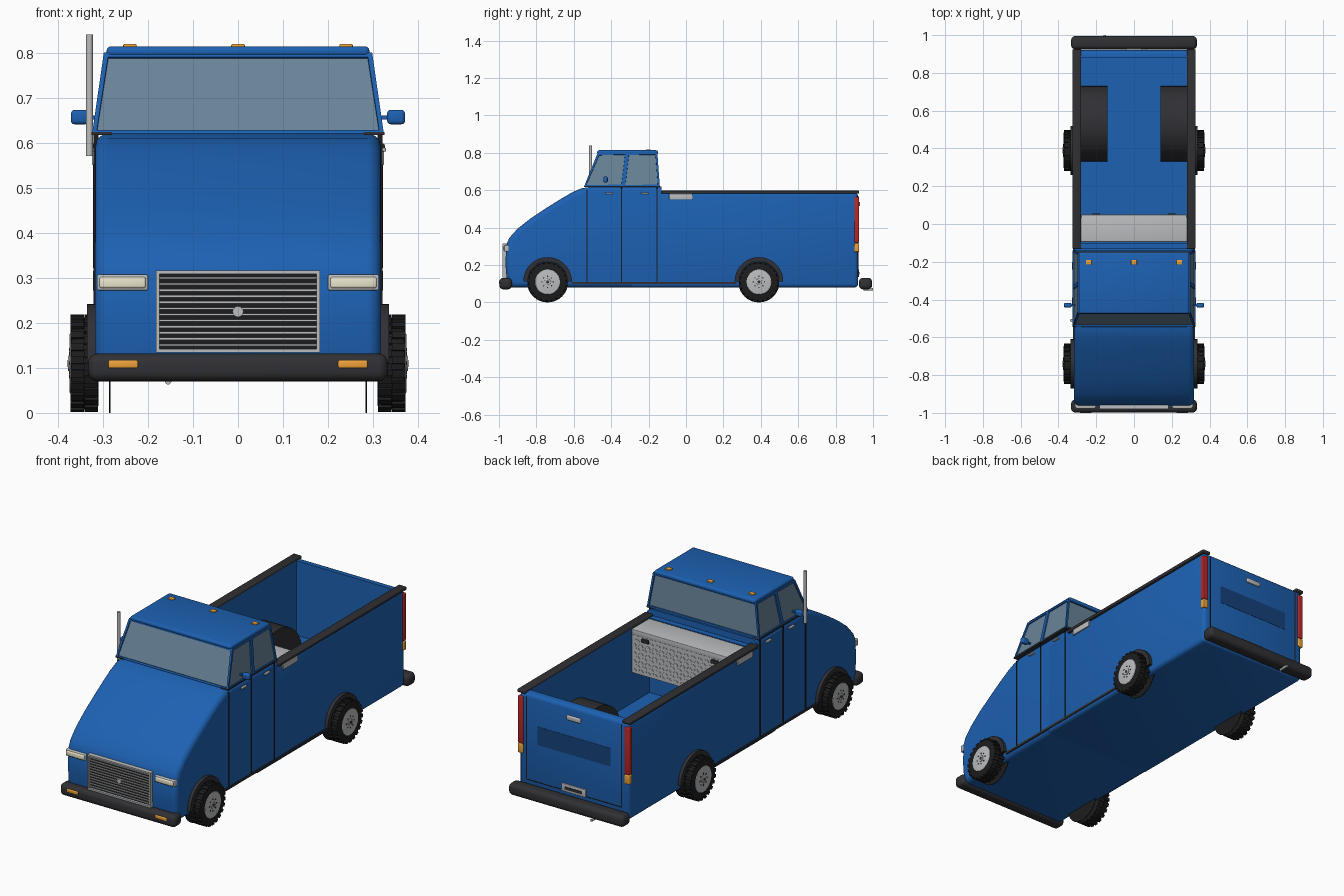
import bpy, bmesh, math
from mathutils import Matrix, Vector

if "Cube" in bpy.data.objects:
    bpy.data.objects.remove(bpy.data.objects["Cube"])


def mat(name, r, g, b):
    m = bpy.data.materials.new(name)
    m.diffuse_color = (r, g, b, 1)
    m.use_nodes = True
    m.node_tree.nodes["Principled BSDF"].inputs["Base Color"].default_value = m.diffuse_color
    return m


BLUE = mat("blue_paint", 0.012, 0.12, 0.45)
DARK = mat("dark_trim", 0.03, 0.03, 0.035)
BLACK = mat("rubber", 0.012, 0.012, 0.013)
GLASS = mat("glass", 0.14, 0.23, 0.31)
GREY = mat("metal", 0.5, 0.51, 0.52)
AMBER = mat("amber", 0.85, 0.36, 0.04)
RED = mat("red_lens", 0.5, 0.02, 0.02)
CREAM = mat("headlamp_lens", 0.85, 0.8, 0.62)
NAVY = mat("recess_blue", 0.008, 0.055, 0.2)


def finish(name, bm, *mats, bevel=0, segs=3, keep=lambda p: True):
    bmesh.ops.recalc_face_normals(bm, faces=bm.faces)
    if bevel:
        edges = [e for e in bm.edges if len(e.link_faces) == 2 and e.calc_face_angle(0) > 0.6
                 and keep((e.verts[0].co + e.verts[1].co) / 2)]
        bmesh.ops.bevel(bm, geom=edges, offset=bevel, segments=segs, profile=0.5,
                        affect='EDGES', clamp_overlap=True)
    me = bpy.data.meshes.new(name)
    bm.to_mesh(me)
    bm.free()
    o = bpy.data.objects.new(name, me)
    bpy.context.collection.objects.link(o)
    for m in mats:
        me.materials.append(m)
    smooth(o)
    return o


def smooth(o):
    bpy.ops.object.select_all(action='DESELECT')
    o.select_set(True)
    bpy.context.view_layer.objects.active = o
    bpy.ops.object.shade_smooth_by_angle(angle=math.radians(32))


def blocks(name, mats4, m, **kw):
    bm = bmesh.new()
    for t in mats4:
        bmesh.ops.create_cube(bm, size=1, matrix=t)
    return finish(name, bm, m, **kw)


def place(c, size):
    return Matrix.Translation(c) @ Matrix.Diagonal((*size, 1))


def box(name, x0, x1, y0, y1, z0, z1, m, **kw):
    c = ((x0 + x1) / 2, (y0 + y1) / 2, (z0 + z1) / 2)
    return blocks(name, [place(c, (abs(x1 - x0), y1 - y0, z1 - z0))], m, **kw)


def prism(name, pts, x0, x1, m, **kw):
    bm = bmesh.new()
    f = bm.faces.new([bm.verts.new((x0, y, z)) for y, z in pts])
    ext = bmesh.ops.extrude_face_region(bm, geom=[f], use_keep_orig=True)
    vs = [v for v in ext['geom'] if isinstance(v, bmesh.types.BMVert)]
    bmesh.ops.translate(bm, verts=vs, vec=(x1 - x0, 0, 0))
    return finish(name, bm, m, **kw)


def cyl(name, c, r, depth, axis, m, sides=32, **kw):
    rot = Vector((0, 0, 1)).rotation_difference(Vector(axis)).to_matrix().to_4x4()
    bm = bmesh.new()
    bmesh.ops.create_cone(bm, cap_ends=True, segments=sides, radius1=r, radius2=r,
                          depth=depth, matrix=Matrix.Translation(c) @ rot)
    return finish(name, bm, m, **kw)


def arc(cy, cz, r, a0, a1, n):
    return [(cy + r * math.cos(math.radians(a0 + (a1 - a0) * i / n)),
             cz + r * math.sin(math.radians(a0 + (a1 - a0) * i / n))) for i in range(n + 1)]


# Nose and lower cab
nose = [(-0.13, 0.08), (-0.955, 0.08), (-0.965, 0.20), (-0.962, 0.305), (-0.945, 0.345), (-0.90, 0.395),
        (-0.83, 0.45), (-0.75, 0.503), (-0.67, 0.553), (-0.61, 0.588), (-0.56, 0.61), (-0.50, 0.62), (-0.13, 0.62)]
prism("nose_and_lower_cab", nose, -0.318, 0.318, BLUE, bevel=0.03, segs=5, keep=lambda p: p.y < -0.14)

# Open cargo bed
bed = box("cargo_bed", -0.318, 0.318, -0.3, 0.92, 0.08, 0.588, BLUE, bevel=0.02)
cutter = box("bed_cutter", -0.28, 0.28, -0.10, 0.88, 0.2, 0.9, BLUE)
cutter.hide_render = True
mod = bed.modifiers.new("hollow", 'BOOLEAN')
mod.object, mod.operation, mod.solver = cutter, 'DIFFERENCE', 'EXACT'
smooth(bed)
bpy.ops.object.modifier_apply(modifier="hollow")
bpy.data.objects.remove(cutter)
smooth(bed)

# Upper cab with recessed windows
bm = bmesh.new()
ring = [[bm.verts.new((s * hw, y, z)) for y in ys] for s in (-1, 1)
        for hw, z, ys in ((0.324, 0.62, (-0.545, -0.335, -0.14)), (0.298, 0.80, (-0.472, -0.315, -0.153)))]
lb, lt, rb, rt = ring
win = []
for b, t in ((lb, lt), (rb, rt)):
    for i in (0, 1):
        win.append(bm.faces.new((b[i], b[i + 1], t[i + 1], t[i])))
for i in (0, 2):
    win.append(bm.faces.new((lb[i], rb[i], rt[i], lt[i])))
bm.faces.new(lt + rt[::-1])
bm.faces.new(lb + rb[::-1])
bmesh.ops.recalc_face_normals(bm, faces=bm.faces)
bmesh.ops.inset_individual(bm, faces=win, thickness=0.014, depth=0)
bmesh.ops.inset_individual(bm, faces=win, thickness=0.001, depth=-0.006)
for f in win:
    f.material_index = 1
finish("upper_cab", bm, BLUE, GLASS)
box("roof", -0.292, 0.292, -0.475, -0.15, 0.79, 0.814, BLUE, bevel=0.01)
for x in (-0.24, 0, 0.24):
    box("roof_marker", x - 0.015, x + 0.015, -0.215, -0.19, 0.81, 0.819, AMBER, bevel=0.003)

# Toolbox across the bed, with raised tread pattern and latches
box("toolbox", -0.279, 0.279, -0.09, 0.045, 0.36, 0.56, GREY)
box("toolbox_lid", -0.324, 0.324, -0.09, 0.035, 0.55, 0.582, GREY, bevel=0.003)
box("toolbox_lid_top", -0.279, 0.279, -0.095, 0.05, 0.56, 0.588, GREY, bevel=0.003)
blocks("toolbox_tread", [Matrix.Translation((-0.26 + 0.02 * i, 0.046, 0.38 + 0.022 * j))
       @ Matrix.Rotation(math.radians(45 if (i + j) % 2 else -45), 4, 'Y')
       @ Matrix.Diagonal((0.014, 0.004, 0.004, 1)) for i in range(27) for j in range(8)], GREY)

for s in (-1, 1):
    # Bed trim and wheel housings
    box("toolbox_latch", s * 0.18, s * 0.22, 0.044, 0.056, 0.535, 0.553, DARK, bevel=0.002)
    box("bed_rail", s * 0.28, s * 0.326, -0.13, 0.925, 0.582, 0.598, DARK, bevel=0.004)
    prism("wheel_housing", arc(0.53, 0.2, 0.2, 0, 180, 24), s * 0.14, s * 0.281, DARK)
    # Door seams, belt line and sill
    for y, top in ((-0.53, 0.60), (-0.345, 0.62), (-0.155, 0.62)):
        box("door_seam", s * 0.31, s * 0.3205, y - 0.003, y + 0.003, 0.10, top, BLACK)
    box("belt_line", s * 0.28, s * 0.3255, -0.545, -0.14, 0.617, 0.624, DARK)
    box("sill_trim", s * 0.30, s * 0.322, -0.61, 0.27, 0.098, 0.11, DARK)
    for y in (-0.41, -0.22):
        box("door_handle", s * 0.315, s * 0.329, y - 0.02, y + 0.02, 0.58, 0.589, GREY, bevel=0.003)
    # Side mirror
    box("mirror_arm", s * 0.30, s * 0.34, -0.435, -0.425, 0.652, 0.66, BLUE)
    box("side_mirror", s * 0.331, s * 0.371, -0.442, -0.418, 0.641, 0.673, BLUE, bevel=0.008)
    # Lamps
    box("headlamp_frame", s * 0.20, s * 0.313, -0.972, -0.93, 0.272, 0.307, GREY, bevel=0.004)
    box("headlamp", s * 0.205, s * 0.308, -0.978, -0.94, 0.277, 0.302, CREAM, bevel=0.005)
    box("front_indicator", s * 0.222, s * 0.288, -1.0, -0.97, 0.099, 0.117, AMBER, bevel=0.004)
    box("tail_lamp", s * 0.292, s * 0.322, 0.90, 0.926, 0.32, 0.565, RED, bevel=0.004)
    box("rear_indicator", s * 0.292, s * 0.322, 0.90, 0.926, 0.27, 0.317, AMBER, bevel=0.004)
    box("tailgate_seam", s * 0.272, s * 0.276, 0.90, 0.9215, 0.14, 0.57, BLACK)

    for y in (-0.74, 0.39):
        # Arch trim, tyre with lugs, rim and hub
        prism("wheel_arch", arc(y, 0.112, 0.13, 0, 180, 24) + arc(y, 0.112, 0.108, 180, 0, 24),
              s * 0.30, s * 0.335, DARK)
        cyl("tyre", (s * 0.341, y, 0.11), 0.102, 0.062, (1, 0, 0), BLACK, 40, bevel=0.008, segs=2)
        blocks("tyre_lugs", [Matrix.Translation((s * (0.341 + k * 0.0155), y, 0.11))
               @ Matrix.Rotation(math.tau * (i + k * 0.25) / 22, 4, 'X')
               @ place((0, 0, 0.1), (0.030, 0.017, 0.016)) for i in range(22) for k in (-1, 1)], BLACK)
        cyl("tyre_inner_disc", (s * 0.285, y, 0.11), 0.11, 0.003, (1, 0, 0), BLACK)
        cyl("axle_stub", (s * 0.29, y, 0.11), 0.03, 0.06, (1, 0, 0), BLACK, 16)
        cyl("rim", (s * 0.345, y, 0.11), 0.067, 0.058, (1, 0, 0), GREY, 40, bevel=0.003)
        cyl("hub", (s * 0.374, y, 0.11), 0.017, 0.008, (1, 0, 0), GREY, 20, bevel=0.002)
        cyl("hub_cap", (s * 0.376, y, 0.11), 0.008, 0.006, (1, 0, 0), DARK, 16)
        for i in range(8):
            a = math.tau * i / 8
            cyl("wheel_bolt", (s * 0.374, y + 0.03 * math.cos(a), 0.11 + 0.03 * math.sin(a)),
                0.004, 0.003, (1, 0, 0), DARK, 8)

# Bumpers
box("front_bumper", -0.333, 0.333, -0.998, -0.93, 0.07, 0.132, DARK, bevel=0.022, segs=5)
box("rear_bumper", -0.333, 0.333, 0.925, 0.995, 0.07, 0.132, DARK, bevel=0.022, segs=5)
cyl("tail_pipe", (-0.155, 0.975, 0.07), 0.007, 0.05, (0, 1, 0), GREY, 16)

# Grille: dark backing, frame, slats and plain centre disc
box("grille_back", -0.178, 0.178, -0.968, -0.94, 0.137, 0.313, BLACK)
for z in (0.138, 0.312):
    box("grille_frame_bar", -0.182, 0.182, -0.98, -0.94, z - 0.004, z + 0.004, GREY)
for s in (-1, 1):
    box("grille_frame_side", s * 0.174, s * 0.182, -0.98, -0.94, 0.134, 0.316, GREY)
for i in range(12):
    z = 0.151 + i * 0.0135
    box("grille_slat", -0.175, 0.175, -0.975, -0.96, z - 0.0025, z + 0.0025, GREY)
cyl("grille_disc", (0, -0.976, 0.225), 0.012, 0.008, (0, 1, 0), GREY, 24)

# Tailgate details
box("tailgate_bottom_seam", -0.276, 0.276, 0.90, 0.9215, 0.138, 0.142, BLACK)
box("tailgate_recess", -0.21, 0.21, 0.90, 0.9215, 0.335, 0.43, NAVY)
box("tailgate_handle", -0.04, 0.04, 0.91, 0.93, 0.515, 0.538, GREY, bevel=0.004)
box("number_plate", -0.07, 0.07, 0.91, 0.926, 0.137, 0.177, GREY, bevel=0.002)
box("number_plate_centre", -0.05, 0.05, 0.92, 0.9275, 0.149, 0.164, DARK)

# Exhaust stack beside the windscreen
cyl("exhaust_stack", (-0.33, -0.51, 0.705), 0.008, 0.27, (0, 0, 1), GREY, 20)
